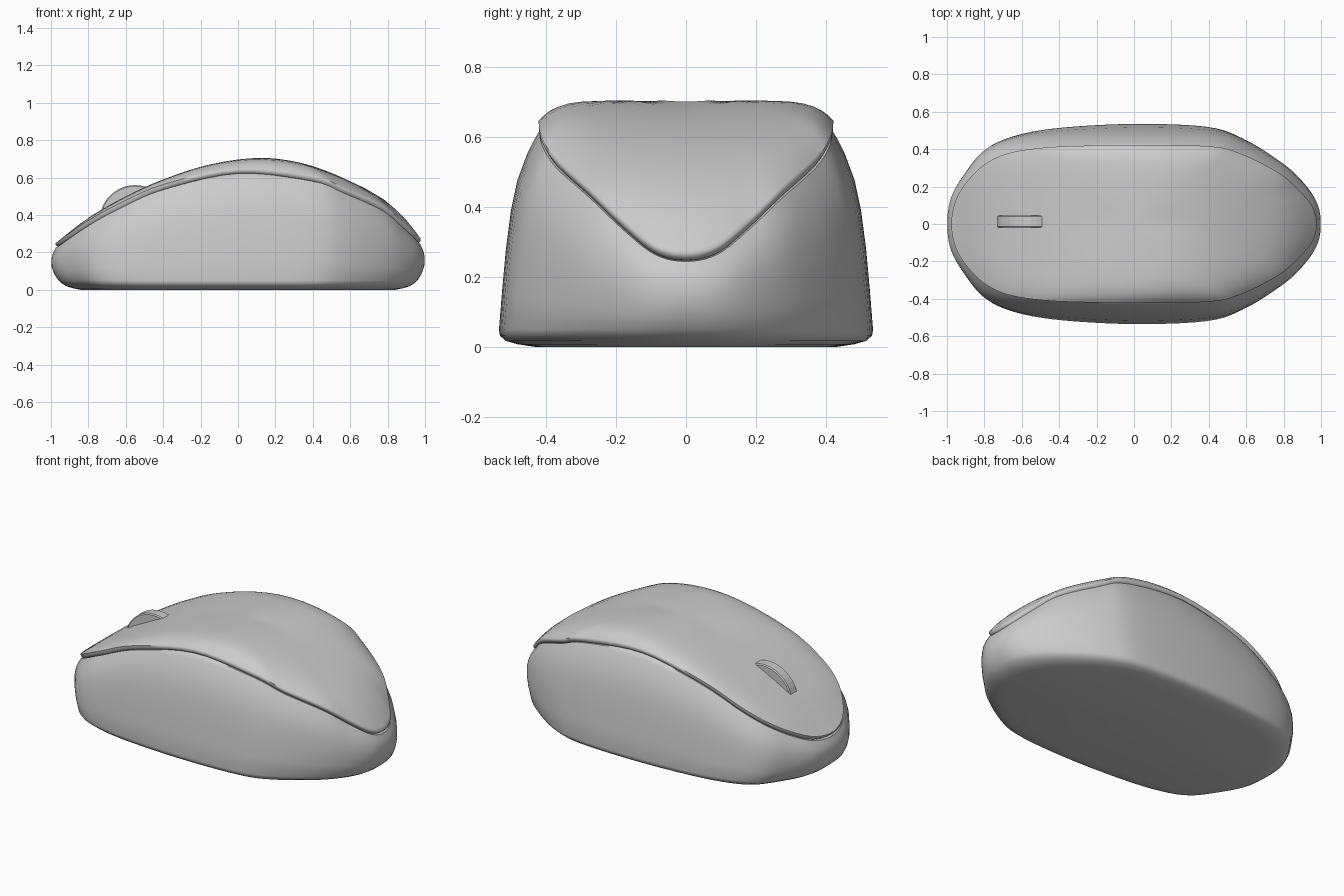
import bpy, bmesh, math
from mathutils import Vector

cube = bpy.data.objects.get("Cube")
if cube:
    bpy.data.objects.remove(cube, do_unlink=True)

grey = bpy.data.materials.new("neutral grey")
grey.use_nodes = True
grey.diffuse_color = (0.6, 0.6, 0.6, 1)
grey.node_tree.nodes["Principled BSDF"].inputs["Base Color"].default_value = (0.6, 0.6, 0.6, 1)


def spline(a, b, c, d, t):
    return 0.5 * (2 * b + (c - a) * t + (2 * a - 5 * b + 4 * c - d) * t * t
                  + (3 * b - a - 3 * c + d) * t ** 3)


# Half outline: body x, body y, seam x, seam y, seam z
HALF = [
    (-1, 0, -.975, 0, .235), (-.98, .15, -.95, .13, .25), (-.9, .29, -.88, .24, .3),
    (-.8, .41, -.78, .33, .365), (-.65, .475, -.64, .385, .44), (-.4, .515, -.4, .413, .545),
    (0, .535, 0, .42, .63), (.4, .52, .4, .415, .59), (.6, .46, .57, .375, .525),
    (.8, .335, .77, .275, .435), (.92, .22, .88, .18, .345), (.985, .11, .955, .09, .275),
    (1, 0, .975, 0, .255)]
# Height of the shell's ridge along x
RIDGE = [(-.975, .25), (-.8, .385), (-.6, .5), (-.4, .59), (-.15, .67), (.12, .705),
         (.35, .675), (.57, .595), (.77, .49), (.88, .395), (.955, .305), (.975, .275)]


def ridge(x):
    x = min(max(x, RIDGE[0][0]), RIDGE[-1][0])
    for i in range(len(RIDGE) - 1):
        if x <= RIDGE[i + 1][0]:
            break
    p = [RIDGE[min(max(j, 0), len(RIDGE) - 1)] for j in range(i - 1, i + 3)]
    h = p[2][0] - p[1][0]
    t = (x - p[1][0]) / h
    m1 = (p[2][1] - p[0][1]) / (p[2][0] - p[0][0]) * h
    m2 = (p[3][1] - p[1][1]) / (p[3][0] - p[1][0]) * h
    return ((2 * t**3 - 3 * t**2 + 1) * p[1][1] + (t**3 - 2 * t**2 + t) * m1
            + (3 * t**2 - 2 * t**3) * p[2][1] + (t**3 - t**2) * m2)


# Mirror the half outline into a loop and smooth it
loop = HALF + [(a, -b, c, -d, e) for a, b, c, d, e in HALF[-2:0:-1]]
n = len(loop)
outline = []
for i in range(n):
    ctrl = [loop[(i + j) % n] for j in (-1, 0, 1, 2)]
    for s in range(5):
        outline.append([spline(*v, s / 5) for v in zip(*ctrl)])


def finish(name, bm, angle):
    bmesh.ops.recalc_face_normals(bm, faces=bm.faces)
    mesh = bpy.data.meshes.new(name)
    bm.to_mesh(mesh)
    bm.free()
    mesh.materials.append(grey)
    obj = bpy.data.objects.new(name, mesh)
    bpy.context.collection.objects.link(obj)
    bpy.ops.object.select_all(action='DESELECT')
    obj.select_set(True)
    bpy.context.view_layer.objects.active = obj
    bpy.ops.object.shade_smooth_by_angle(angle=math.radians(angle))
    return obj


def loft(name, rings, first=None, last=None, angle=50):
    bm = bmesh.new()
    rows = [[bm.verts.new(p) for p in ring] for ring in rings]
    count = len(rows[0])
    for lo, hi in zip(rows, rows[1:]):
        for i in range(count):
            j = (i + 1) % count
            bm.faces.new((lo[i], lo[j], hi[j], hi[i]))
    for row, tip in ((rows[0], first), (rows[-1], last)):
        if tip:
            v = bm.verts.new(tip)
            for i in range(count):
                bm.faces.new((row[i], row[(i + 1) % count], v))
    return finish(name, bm, angle)


# Body: flat base, rounded lower edge, sides leaning in to the seam
rings = [[(bx * kx, by * ky, z) for bx, by, *_ in outline]
         for kx, ky, z in ((.84, .8, 0), (.88, .9, .008), (.915, .965, .018), (.94, .995, .033))]
for f, kx, g in ((0, .96, 0), (.2, .985, .08), (.4, 1, .17), (.6, 1.006, .3),
                 (.75, 1.006, .46), (.88, 1.003, .7), (.96, 1, .9), (1, 1, 1.02)):
    ring = []
    for bx, by, sx, sy, sz in outline:
        ring.append((kx * (bx + (sx - bx) * g), by + (sy - by) * g, .05 + f * (sz - .06)))
    rings.append(ring)
rings.append([(sx * .96, sy * .95, sz - .006) for _, _, sx, sy, sz in outline])
loft("body", rings, first=(0, 0, 0), last=(0, 0, .4))

# Top shell: rolled rim, then a dome following the ridge
rings = [[(sx * k, sy * k, sz + dz) for _, _, sx, sy, sz in outline]
         for k, dz in ((.95, -.012), (.985, -.006), (1, .004))]
for k in (1.002, .992, .975, .95, .92, .87, .8, .7, .55, .4, .2):
    ring = []
    for _, _, sx, sy, sz in outline:
        drop = max(ridge(sx) - sz - .018, 0)
        ring.append((sx * k, sy * k, ridge(sx * k) - drop * min(k, 1) ** 9))
    rings.append(ring)
loft("top_shell", rings, last=(0, 0, ridge(0)), angle=60)

# Scroll wheel: ribbed rim with flat sides
SIDES, RADIUS = 40, .19
wheel = []
for y, r in ((-.02, RADIUS - .006), (-.014, RADIUS), (.04, RADIUS), (.046, RADIUS - .006)):
    wheel.append([Vector((-.55 + r * math.cos(a), y, .37 + r * math.sin(a)))
                  for a in (2 * math.pi * i / SIDES for i in range(SIDES))])
loft("scroll_wheel", wheel, first=(-.55, -.02, .37), last=(-.55, .046, .37), angle=5)
